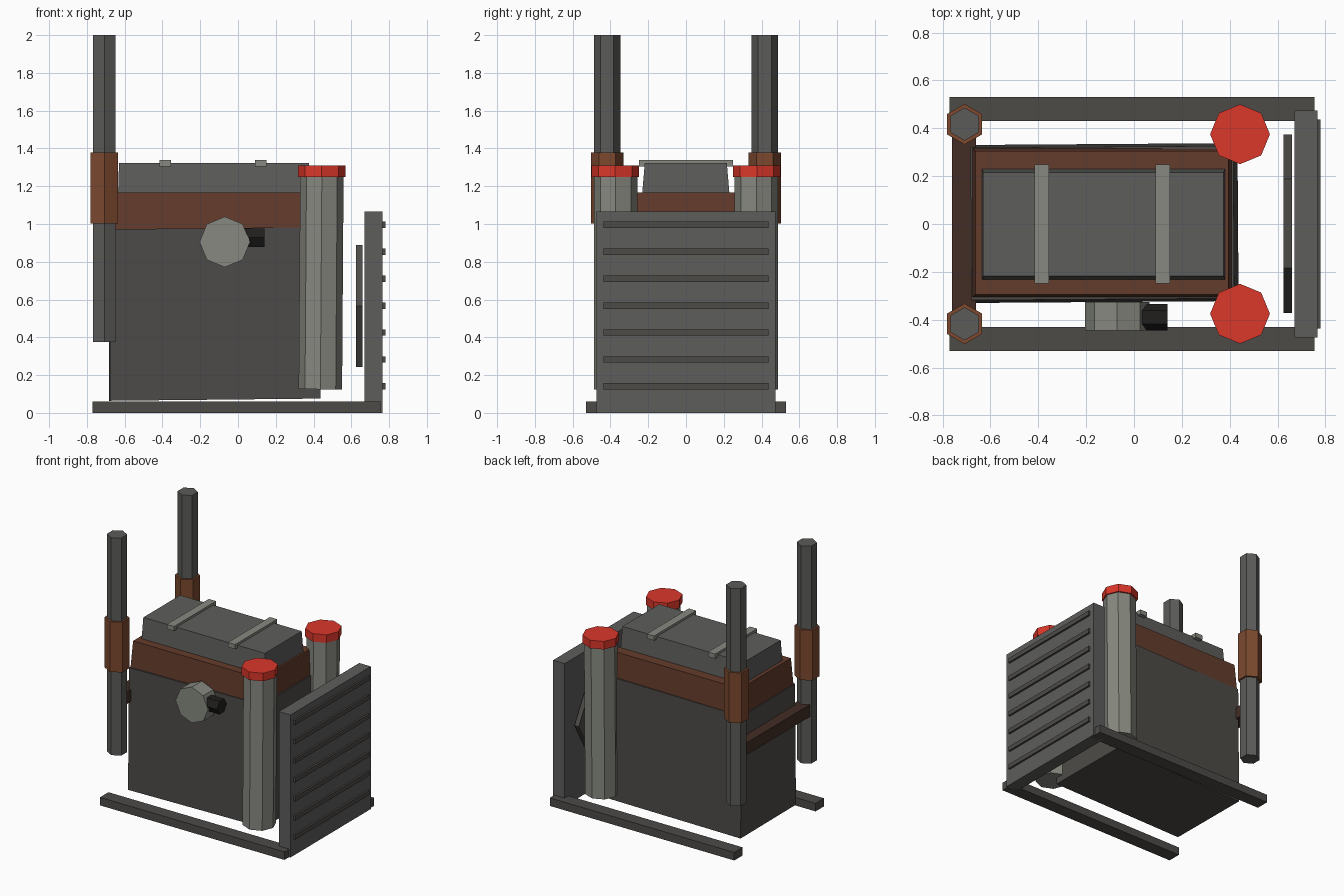
import bpy, bmesh
from math import radians, pi, atan2
from mathutils import Matrix, Euler

if "Cube" in bpy.data.objects:
    bpy.data.objects.remove(bpy.data.objects["Cube"])


def material(name, rgb):
    m = bpy.data.materials.new(name)
    m.diffuse_color = (*rgb, 1)
    m.use_nodes = True
    m.node_tree.nodes["Principled BSDF"].inputs["Base Color"].default_value = m.diffuse_color
    return m


BROWN = material("rust_brown", (0.127, 0.045, 0.025))
COPPER = material("copper_brown", (0.20, 0.066, 0.028))
DARK_BROWN = material("dark_brown", (0.055, 0.026, 0.018))
RED = material("red_paint", (0.71, 0.038, 0.023))
BLACK = material("black_rubber", (0.014, 0.013, 0.012))
IRON = material("dark_iron", (0.074, 0.070, 0.064))
STEEL = material("grey_steel", (0.11, 0.11, 0.107))
PIPE = material("pipe_steel", (0.105, 0.105, 0.10))
LIGHT = material("light_steel", (0.24, 0.248, 0.215))


def finish(name, bm, loc, rot, mat):
    bmesh.ops.recalc_face_normals(bm, faces=bm.faces)
    me = bpy.data.meshes.new(name)
    bm.to_mesh(me)
    bm.free()
    ob = bpy.data.objects.new(name, me)
    bpy.context.collection.objects.link(ob)
    ob.location = loc
    ob.rotation_euler = [radians(a) for a in rot]
    me.materials.append(mat)
    return ob


def box(name, x, y, z, mat, rot=(0, 0, 0), taper=(1, 1)):
    """Box from min/max pairs; taper scales the top face."""
    bm = bmesh.new()
    bmesh.ops.create_cube(bm, size=1)
    for v in bm.verts:
        top = v.co.z > 0
        v.co.x *= (x[1] - x[0]) * (taper[0] if top else 1)
        v.co.y *= (y[1] - y[0]) * (taper[1] if top else 1)
        v.co.z *= z[1] - z[0]
    return finish(name, bm, (sum(x) / 2, sum(y) / 2, sum(z) / 2), rot, mat)


def prism(name, sides, r, length, loc, mat, axis='Z', spin=0, rot=(0, 0, 0)):
    """Flat-sided cylinder; first corner on its local x axis before spin."""
    bm = bmesh.new()
    bmesh.ops.create_cone(bm, cap_ends=True, segments=sides, radius1=r, radius2=r, depth=length)
    first = max(bm.verts, key=lambda v: v.co.x).co
    spin_matrix = Matrix.Rotation(radians(spin) - atan2(first.y, first.x), 3, 'Z')
    turn = {'X': Euler((0, pi / 2, 0)), 'Y': Euler((pi / 2, 0, 0)), 'Z': Euler((0, 0, 0))}[axis]
    bmesh.ops.transform(bm, verts=bm.verts, matrix=(turn.to_matrix() @ spin_matrix).to_4x4())
    return finish(name, bm, loc, rot, mat)


# Engine block with its slightly crooked seat, head and cover
box("engine_block", (-0.685, 0.43), (-0.326, 0.334), (0.07, 0.978), IRON,
    rot=(0, -0.6, 0.4), taper=(0.985, 0.965))
box("cylinder_head", (-0.675, 0.408), (-0.305, 0.315), (0.97, 1.168), BROWN, taper=(0.975, 0.965))
box("valve_cover", (-0.635, 0.38), (-0.232, 0.23), (1.16, 1.323), STEEL, taper=(0.99, 0.94))
for i, x in enumerate((-0.385, 0.12)):
    box(f"cover_strap_{i}", (x - 0.03, x + 0.03), (-0.248, 0.248), (1.305, 1.34), LIGHT)

# Mirrored rails, canisters and exhaust pipes
for s, side in ((-1, "front"), (1, "back")):
    box(f"{side}_rail", (-0.77, 0.755), (s * 0.48 - 0.05, s * 0.48 + 0.05), (0, 0.06), IRON)
    prism(f"{side}_canister", 8, 0.115, 1.13, (0.44, s * 0.372, 0.69), LIGHT, rot=(0, 0.4, 0))
    prism(f"{side}_canister_cap", 8, 0.125, 0.06, (0.443, s * 0.375, 1.28), RED)
    prism(f"{side}_exhaust_pipe", 6, 0.069, 1.625, (-0.708, s * 0.417, 1.1875), PIPE, spin=90)
    prism(f"{side}_exhaust_sleeve", 6, 0.085, 0.375, (-0.708, s * 0.417, 1.19), COPPER, spin=90)

# Brace between the pipes
box("exhaust_brace", (-0.76, -0.66), (-0.4, 0.4), (0.725, 0.815), DARK_BROWN)

# Radiator with slats and fan disc
box("radiator", (0.67, 0.766), (-0.475, 0.475), (0, 1.065), STEEL)
for i in range(7):
    z = 0.14 + i * 0.1427
    box(f"radiator_slat_{i}", (0.755, 0.78), (-0.437, 0.437), (z - 0.017, z + 0.017), IRON)
prism("fan_disc", 6, 0.373, 0.035, (0.642, 0.002, 0.567), IRON, axis='X', spin=90)

# Side pump and its outlet
prism("side_pump", 8, 0.134, 0.12, (-0.07, -0.386, 0.905), LIGHT, axis='Y')
prism("pump_outlet", 6, 0.056, 0.16, (0.06, -0.39, 0.928), BLACK, axis='X', spin=90)
